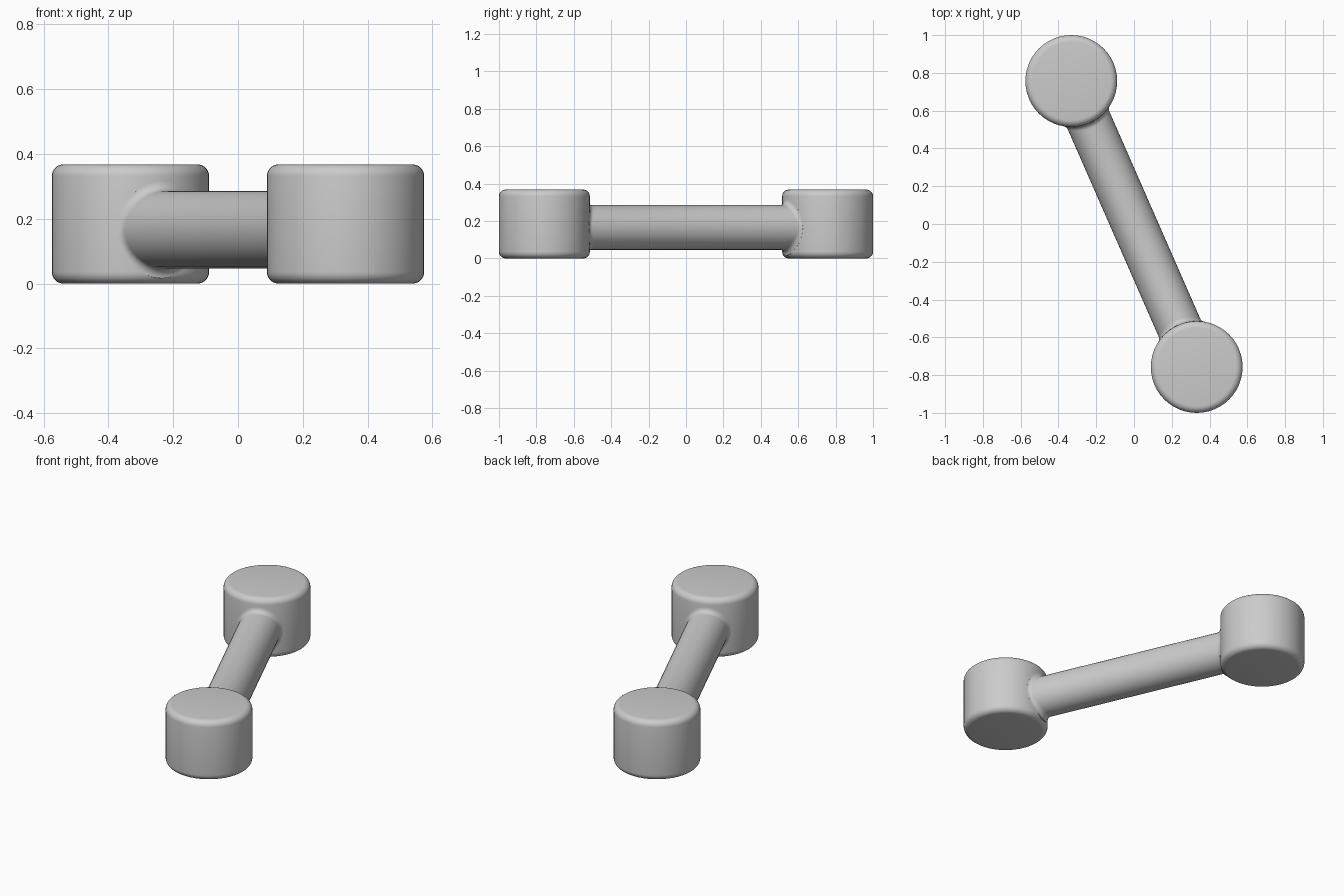
import bpy, bmesh
from math import cos, sin, pi, sqrt, atan2
from mathutils import Vector

if "Cube" in bpy.data.objects:
    bpy.data.objects.remove(bpy.data.objects["Cube"], do_unlink=True)

grey = bpy.data.materials.new("plain grey")
grey.use_nodes = True
grey.diffuse_color = (0.6, 0.6, 0.6, 1)
grey.node_tree.nodes["Principled BSDF"].inputs["Base Color"].default_value = (0.6, 0.6, 0.6, 1)

CAP_R, CAP_H, ROUND = 0.243, 0.368, 0.036
BAR_R, BAR_Z, FILLET = 0.12, 0.166, 0.03
CX, CY = 0.332, -0.757
HALF = sqrt(CX * CX + CY * CY)
STEPS = 6


def tube(name, rings, closed_ends):
    """Join equal-length rings of points into a smooth skin."""
    bm = bmesh.new()
    loops = [[bm.verts.new(p) for p in ring] for ring in rings]
    n = len(loops[0])
    for a, b in zip(loops, loops[1:]):
        for i in range(n):
            j = (i + 1) % n
            bm.faces.new((a[i], a[j], b[j], b[i]))
    if closed_ends:
        bm.faces.new(loops[0])
        bm.faces.new(loops[-1])
    bmesh.ops.recalc_face_normals(bm, faces=bm.faces)
    mesh = bpy.data.meshes.new(name)
    bm.to_mesh(mesh)
    bm.free()
    mesh.materials.append(grey)
    obj = bpy.data.objects.new(name, mesh)
    bpy.context.collection.objects.link(obj)
    bpy.ops.object.select_all(action="DESELECT")
    obj.select_set(True)
    bpy.context.view_layer.objects.active = obj
    bpy.ops.object.shade_smooth_by_angle(angle=pi / 5)
    return obj


# Upright round end with softened rims
def end_cap(name, x, y):
    arc = [pi / 2 * k / STEPS for k in range(STEPS + 1)]
    profile = [(CAP_R - ROUND + ROUND * sin(t), ROUND - ROUND * cos(t)) for t in arc]
    profile += [(r, CAP_H - z) for r, z in reversed(profile)]
    angles = [2 * pi * i / 48 for i in range(48)]
    tube(name, [[(x + r * cos(a), y + r * sin(a), z) for a in angles]
                for r, z in profile], True)


# Half of the bar, flaring into the cap along a rolling-ball fillet
def flare_rings():
    rings = [[] for _ in range(STEPS + 2)]
    for i in range(40):
        a = 2 * pi * i / 40
        u, w = (BAR_R + FILLET) * cos(a), (BAR_R + FILLET) * sin(a)
        s = sqrt((CAP_R + FILLET) ** 2 - u * u)
        ball = Vector((u, s, w))
        to_bar = Vector((-cos(a), 0, -sin(a)))
        to_cap = Vector((-u, -s, 0)).normalized()
        for k in range(STEPS + 1):
            rings[k].append(ball + FILLET * to_bar.slerp(to_cap, k / STEPS))
        end = rings[STEPS][-1]
        rings[-1].append(Vector((end.x * 0.85, end.y * 0.85, end.z)))
    return rings


end_cap("front_end", CX, CY)
end_cap("back_end", -CX, -CY)

near = [[Vector((p.x, p.y - HALF, p.z)) for p in ring] for ring in flare_rings()]
far = [[Vector((p.x, -p.y, p.z)) for p in ring] for ring in near]
bar = tube("connecting_bar", near[::-1] + far, False)
bar.location.z = BAR_Z
bar.rotation_euler.z = atan2(CX, -CY)
